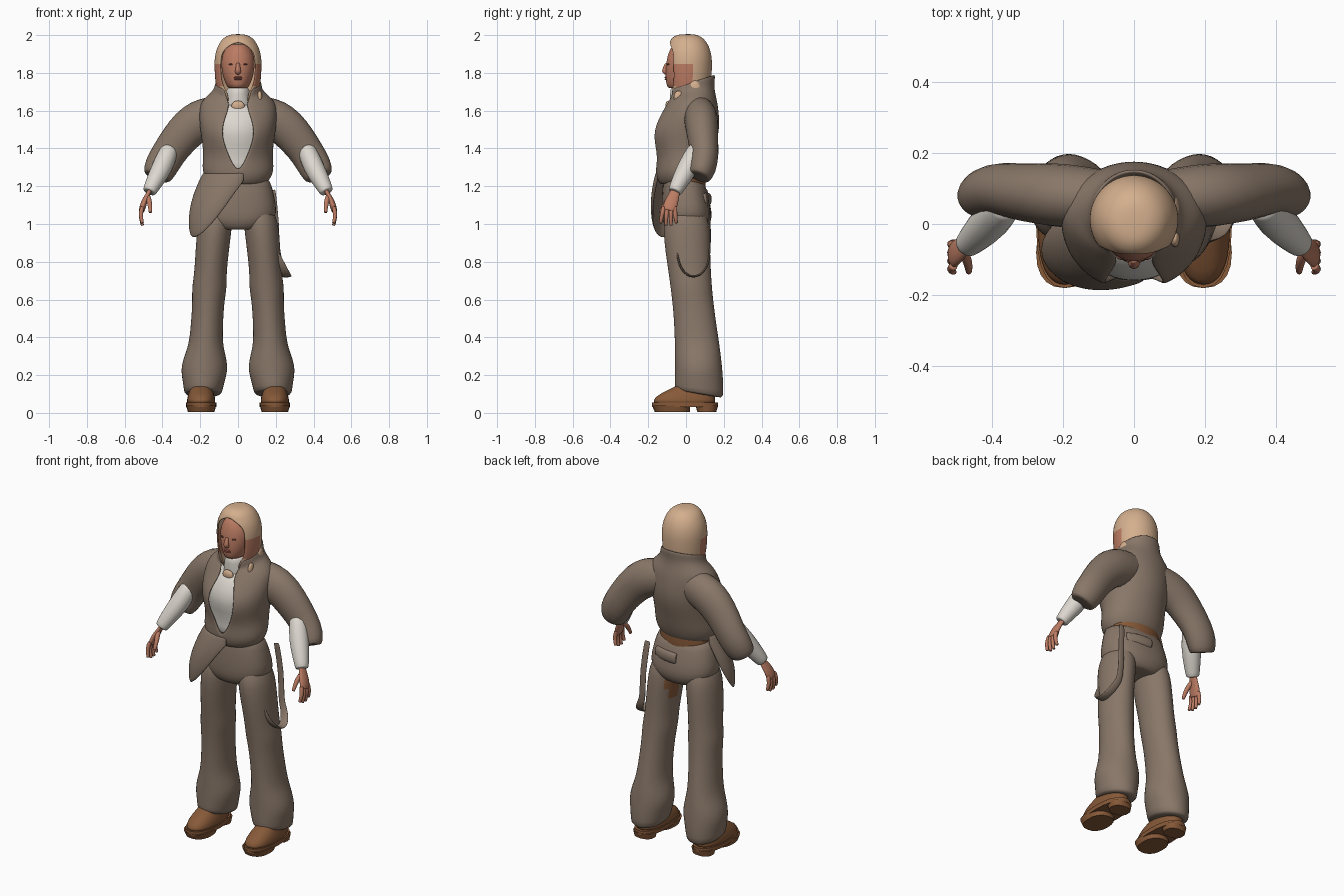
import bpy, bmesh
from math import sin, cos, pi, tau, asin, sqrt, exp, radians, copysign
from mathutils import Vector, Matrix

cube = bpy.data.objects.get("Cube")
if cube:
    bpy.data.objects.remove(cube, do_unlink=True)


def material(name, red, green, blue):
    mat = bpy.data.materials.new(name)
    mat.use_nodes = True
    mat.diffuse_color = (red, green, blue, 1)
    node = next(n for n in mat.node_tree.nodes if n.type == 'BSDF_PRINCIPLED')
    node.inputs["Base Color"].default_value = (red, green, blue, 1)
    return mat


CLOTH = material("taupe cloth", .25, .185, .14)
CREAM = material("cream scarf", .66, .43, .27)
WHITE = material("white shirt", .72, .68, .62)
SKIN = material("warm skin", .5, .2, .125)
LEATHER = material("brown leather", .24, .1, .04)
LIP = material("lip red", .36, .11, .08)
DARK = material("dark eye", .16, .06, .045)


def finish(name, bm, mat, levels, thick=0):
    """Turn a bmesh into a smooth object with optional thickness."""
    bmesh.ops.remove_doubles(bm, verts=bm.verts, dist=.0002)
    bmesh.ops.recalc_face_normals(bm, faces=bm.faces)
    mesh = bpy.data.meshes.new(name)
    bm.to_mesh(mesh)
    bm.free()
    mesh.shade_smooth()
    mesh.materials.append(mat)
    obj = bpy.data.objects.new(name, mesh)
    bpy.context.scene.collection.objects.link(obj)
    if thick:
        solid = obj.modifiers.new("Thickness", 'SOLIDIFY')
        solid.thickness = thick
        solid.offset = 0
    if levels:
        smooth = obj.modifiers.new("Smooth", 'SUBSURF')
        smooth.levels = smooth.render_levels = levels
    else:
        mesh.set_sharp_from_angle(angle=.8)
    return obj


def inset(ring):
    centre = sum((Vector(p) for p in ring), Vector()) / len(ring)
    return [Vector(p).lerp(centre, .15) for p in ring]


def skin(name, rings, mat, closed=True, levels=1, thick=0):
    """Bridge point rings; closed ones get caps with a supporting loop."""
    if closed:
        rings = [inset(rings[0]), *rings, inset(rings[-1])]
    bm = bmesh.new()
    rows = [[bm.verts.new(p) for p in ring] for ring in rings]
    n = len(rows[0])
    for low, high in zip(rows, rows[1:]):
        for i in range(n if closed else n - 1):
            j = (i + 1) % n
            bm.faces.new((low[i], low[j], high[j], high[i]))
    if closed:
        bm.faces.new(rows[0])
        bm.faces.new(rows[-1])
    return finish(name, bm, mat, levels, thick)


def oval(z, width, front, back, cx=0, gap=None, tilt=0, power=1, n=20):
    """Horizontal oval reaching front and back; a gap opens it at the front."""
    yc, depth = (back - front) / 2, (back + front) / 2
    start = 0 if gap is None else asin(min(.95, gap / max(width, .001)))
    points = []
    for i in range(n if gap is None else n + 1):
        t = start + (tau - 2 * start) * i / n
        dx = copysign(abs(sin(t)) ** power, sin(t)) * width
        dy = -copysign(abs(cos(t)) ** power, cos(t)) * depth
        points.append((cx + dx, yc + dy, z + tilt * dy))
    return points


def tube(name, path, mat, ref=(0, 1, 0), side=1, flat=1, n=12):
    """Tube along (x, y, z, radius) points, scaled by flat across ref."""
    pts = [Vector((x * side, y, z)) for x, y, z, radius in path]
    rings = []
    for i, p in enumerate(pts):
        t = (pts[min(i + 1, len(pts) - 1)] - pts[max(i - 1, 0)]).normalized()
        u = Vector(ref)
        u = (u - t * u.dot(t)).normalized()
        v = t.cross(u) * flat
        radius = path[i][-1]
        rings.append([p + radius * (u * cos(tau * k / n) + v * sin(tau * k / n))
                      for k in range(n)])
    return skin(name, rings, mat)


def blob(name, centre, size, mat):
    bm = bmesh.new()
    bmesh.ops.create_uvsphere(bm, u_segments=16, v_segments=10, radius=1,
                              matrix=Matrix.Translation(centre) @ Matrix.Diagonal((*size, 1)))
    return finish(name, bm, mat, 0)


def paint(obj, mat, rule):
    obj.data.materials.append(mat)
    for face in obj.data.polygons:
        if rule(face.center):
            face.material_index = 1


# Head and facial features
skin("head", [oval(z, width, front, back=.08) for z, width, front in (
    (1.72, .055, .1), (1.76, .075, .11), (1.82, .09, .11), (1.9, .09, .1), (1.95, .05, .07))], SKIN)
tube("nose", [(0, -.1, 1.85, .01), (0, -.108, 1.83, .012), (0, -.117, 1.81, .017),
              (0, -.1, 1.8, .015)], SKIN, ref=(1, 0, 0))
for word, z in (("upper", 1.776), ("lower", 1.767)):
    blob(word + "_lip", (0, -.103, z), (.022, .01, .006), LIP)
for s, word in ((1, "left"), (-1, "right")):
    blob(word + "_eye", (s * .035, -.092, 1.845), (.015, .009, .005), DARK)

# Head scarf: a dome with an oval face opening and bare patches at the jaw
hood_rings = []
for degrees in range(-60, 91, 10):
    a = radians(degrees)
    z = 1.85 + sin(a) * (.15 if a > 0 else .24)
    full = .12 * sqrt(max(0, cos(a)))
    width = .12 * max(0, cos(a)) ** .7 if a > 0 else full
    reach = abs(z - 1.84) / (.115 if z > 1.84 else .17)
    gap = max(.09 * sqrt(max(0, 1 - reach ** 3)), .05 if z < 1.8 else 0)
    hood_rings.append(oval(z, width, front=full - .013, back=width + .013, gap=gap))
hood = skin("head_scarf", hood_rings, CREAM, closed=False, levels=2, thick=.011)
paint(hood, SKIN, lambda c: 1.7 < c.z < 1.84 and -.06 < c.y < .025)
blob("scarf_front", (0, -.095, 1.625), (.035, .014, .028), CREAM)
blob("scarf_end", (.115, -.04, 1.67), (.013, .025, .035), CREAM)
blob("scarf_side", (.113, .045, 1.71), (.014, .035, .05), CREAM)

# Open jacket with a standing collar, over a shirt of the same shape
torso = [(1.22, .15, .13, .09), (1.28, .19, .16, .12), (1.37, .175, .15, .14),
         (1.47, .19, .19, .17), (1.55, .2, .17, .17), (1.63, .2, .11, .16),
         (1.67, .165, .09, .15), (1.7, .12, .09, .14), (1.75, .115, .1, .15)]


def opening(z):
    if z > 1.6:
        return .04 + .25 * (z - 1.62)
    return .085 * sin(pi * (z - 1.3) / .4) if z > 1.3 else 0


skin("jacket_body", [oval(z, width, front, back, gap=opening(z), tilt=.33 if z > 1.68 else .1)
                     for z, width, front, back in torso],
     CLOTH, closed=False, levels=2, thick=.016)
skin("shirt", [oval(z, width * .9, front * .9, back * .9)
               for z, width, front, back in torso[1:6]], WHITE)
skin("neck_band", [oval(z, width, front=.085, back=.07)
                   for z, width in ((1.58, .08), (1.66, .07), (1.72, .06))], WHITE)

# Hanging right front panel, flaring out from the hem
panel = []
for row in range(6):
    k = row / 5
    line = []
    for column in range(10):
        u = column / 9
        a = radians(10 - 120 * u)
        lobe = sin(pi * u ** 1.3)
        flare = 1 + .55 * lobe * sin(1.9 * k)
        line.append((.18 * sin(a) * flare, -.02 - .135 * cos(a) * flare,
                     1.27 - .04 * k - .31 * k * lobe))
    panel.append(line)
skin("jacket_panel", panel, CLOTH, closed=False, levels=2, thick=.014)

# Belt, hips and rear pocket
skin("belt", [oval(z, width=.16, front=.11, back=.105) for z in (1.15, 1.22, 1.29)], LEATHER)
skin("trouser_hips", [oval(z, width, front, back, tilt=-.2 if z > 1.2 else 0, power=.85)
                      for z, width, front, back in (
    (1.24, .17, .12, .1), (1.15, .195, .13, .12), (1.06, .21, .13, .14),
    (1.01, .19, .125, .135), (.97, .12, .1, .11))], CLOTH)
tube("rear_pocket", [(-.02, .12, 1.13, .035), (.06, .12, 1.13, .035), (.13, .09, 1.13, .035)],
     CLOTH, ref=(0, 0, 1), flat=.5)

# Strap hanging from the left hip in a loop
strap = [(.18, .11, 1.18, .02), (.2, .13, 1, .02)]
for i in range(9):
    a = pi * i / 8
    strap.append((.2 + .06 * sin(a), .04 + .085 * cos(a), .84 - .12 * sin(a), .02 + .006 * sin(a)))
tube("hip_strap", strap, CLOTH, ref=(1, 0, 0), flat=.25)

for s, word in ((1, "left"), (-1, "right")):
    # Trouser leg leaning outward and back, flared above the hem, with a knee fold
    leg_rings = []
    for i in range(17):
        t = i / 16
        z = 1.1 - t
        width = .1 - .015 * sin(pi * t) + .034 * exp(-((z - .24) / .08) ** 2)
        width += .008 * exp(-((z - .66) / .05) ** 2) - .03 * exp(-t * 20)
        yc = .07 * sin(pi / 2 * t) ** 2
        depth = .12 + .01 * cos(tau * t) - .05 * exp(-t * 20)
        leg_rings.append(oval(z, width, depth - yc, depth + yc, cx=s * (.1 + .085 * t ** .6),
                              tilt=-.17 if z < .15 else 0))
    leg = skin(word + "_trouser_leg", leg_rings, CLOTH)
    if s > 0:
        paint(leg, LEATHER, lambda c: .84 < c.z < 1 and c.x < .07 and c.y > .02)

    # Shoe with tread, heel block, welt and rounded upper
    for part, levels, rings in (
            ("tread", 0, ((.005, .07, .165, -.04), (.04, .08, .18, -.04))),
            ("heel", 0, ((.005, .06, -.06, .16), (.04, .065, -.05, .17))),
            ("welt", 0, ((.03, .08, .18, .17), (.055, .08, .18, .17))),
            ("upper", 1, ((.05, .078, .178, .16), (.085, .074, .17, .155),
                          (.12, .062, .1, .15), (.15, .05, .04, .14)))):
        outline = []
        for z, width, front, back in rings:
            back = .02 if part == "tread" else back
            outline.append(oval(z, width, front, back, cx=s * .195, power=.85))
        skin(f"{word}_shoe_{part}", outline, LEATHER, levels=levels)

    # Jacket sleeve and shirt forearm
    tube(word + "_sleeve", [
        (.06, .07, 1.59, .08), (.14, .075, 1.57, .09), (.2, .08, 1.55, .094), (.26, .085, 1.51, .09),
        (.32, .09, 1.44, .083), (.37, .1, 1.37, .077), (.41, .09, 1.3, .077), (.43, .07, 1.25, .064)],
        CLOTH, side=s, flat=1.22)
    tube(word + "_forearm", [(.36, .06, 1.4, .05), (.4, .01, 1.3, .06), (.45, -.04, 1.21, .045),
                             (.47, -.06, 1.17, .038)], WHITE, side=s)

    # Hand with four fingers and a thumb
    tube(word + "_palm", [(.46, -.05, 1.19, .025), (.48, -.065, 1.15, .03), (.5, -.08, 1.11, .04),
                          (.51, -.09, 1.07, .036)], SKIN, side=s, flat=.45)
    for i in range(4):
        tip = 1.005 - .015 * sin(pi * i / 3)
        tube(f"{word}_finger_{i + 1}", [
            (.506, -.118 + .02 * i, 1.09, .012), (.518, -.127 + .023 * i, 1.05, .012),
            (.506, -.135 + .028 * i, tip, .009)], SKIN, side=s)
    tube(word + "_thumb", [(.48, -.075, 1.15, .015), (.465, -.11, 1.11, .014),
                           (.464, -.135, 1.06, .009)], SKIN, side=s)
